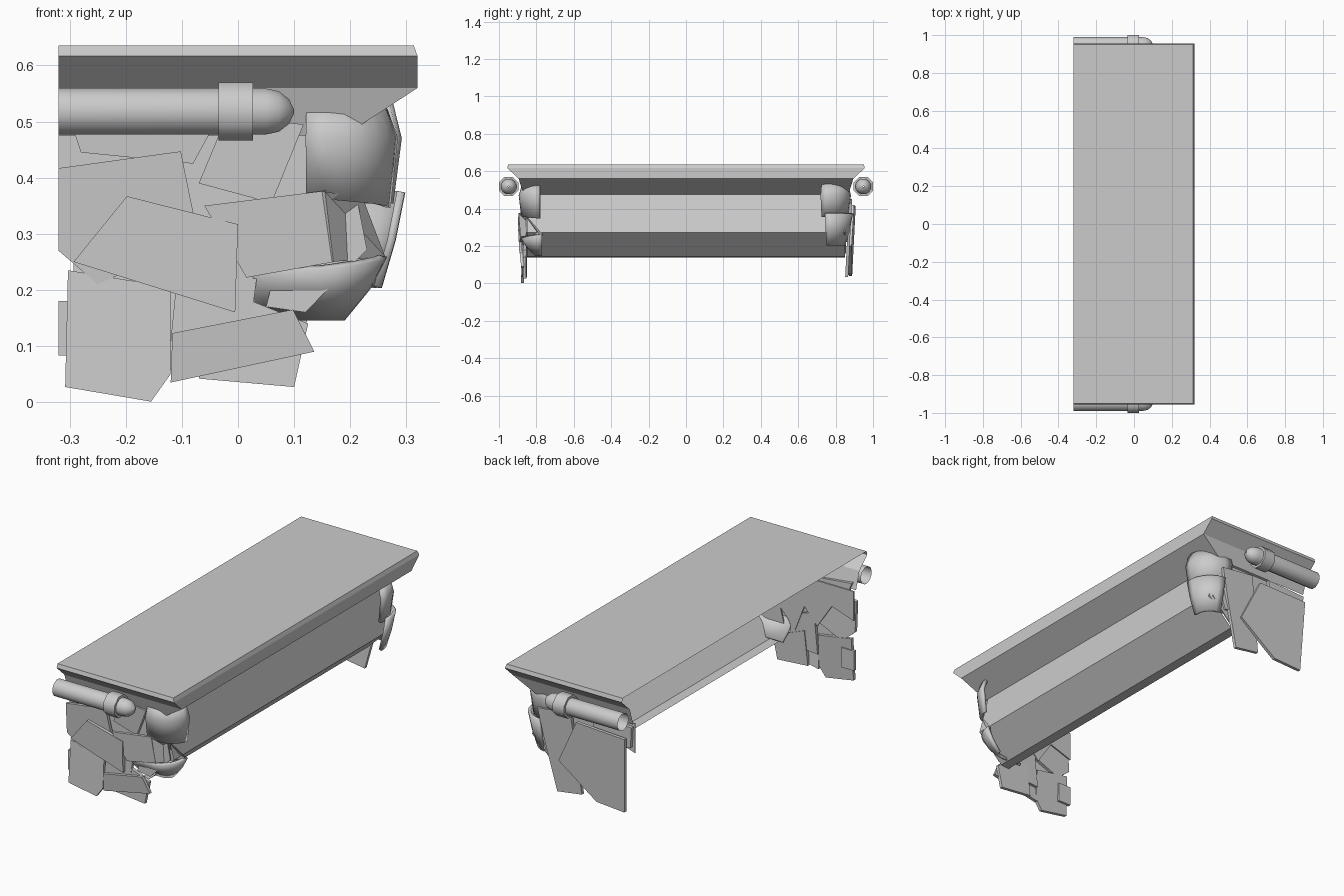
import bpy, bmesh, math

if "Cube" in bpy.data.objects:
    bpy.data.objects.remove(bpy.data.objects["Cube"])


def make(name, verts, faces, smooth=0):
    me = bpy.data.meshes.new(name)
    me.from_pydata(verts, [], faces)
    bm = bmesh.new()
    bm.from_mesh(me)
    bmesh.ops.recalc_face_normals(bm, faces=bm.faces)
    bm.to_mesh(me)
    bm.free()
    ob = bpy.data.objects.new(name, me)
    bpy.context.collection.objects.link(ob)
    if smooth:
        bpy.context.view_layer.objects.active = ob
        ob.select_set(True)
        bpy.ops.object.shade_smooth_by_angle(angle=math.radians(smooth))
        ob.select_set(False)
    return ob


def rows(n_rows, n_cols, closed=False):
    """Quad faces for a grid of points stored row by row."""
    out = []
    for i in range(n_rows - 1):
        for j in range(n_cols if closed else n_cols - 1):
            k = (j + 1) % n_cols
            out.append((i * n_cols + j, i * n_cols + k, (i + 1) * n_cols + k, (i + 1) * n_cols + j))
    return out


def slab_piece(name, side, pts, y, tilt=0.0, slant=0.0, thick=0.016):
    """Flat broken panel: outline in x,z, leaning by tilt (over z) and slant (over x)."""
    n = len(pts)
    zc = sum(p[1] for p in pts) / n
    xc = sum(p[0] for p in pts) / n
    verts = [(x, side * (y + tilt * (z - zc) + slant * (x - xc) - d), z)
             for d in (0, thick) for x, z in pts]
    faces = [tuple(range(n)), tuple(range(2 * n - 1, n - 1, -1))]
    faces += [(i, (i + 1) % n, n + (i + 1) % n, n + i) for i in range(n)]
    return make(name, verts, faces)


def corner_piece(name, side, sections, a0, a1, cx=0.17, cy=0.78, thick=0.014, flat=0.0):
    """Curved broken chunk wrapped round a corner; sections are (z, radius, slope of the edge)."""
    out = []
    for z, r, slope in sections:
        line = []
        for i in range(7):
            a = math.radians(a0 + (a1 - a0) * i / 6)
            line.append((cx + r * math.sin(a), side * (cy + r * math.cos(a)), z + slope * i / 6))
        if flat:
            x, y, h = line[0]
            line.insert(0, (x - flat, y, h))
        out += line
    m = len(out) // len(sections)
    ob = make(name, out, rows(len(sections), m), 40)
    mod = ob.modifiers.new("thickness", "SOLIDIFY")
    mod.thickness = thick
    mod.offset = 0
    return ob


# Ledge top with sloped end lips and cove, open on the left side
levels = [(.313, .95, .636), (.32, .956, .617), (.32, .895, .56), (.19, .868, .475)]
v = []
for hx, hy, z in levels:
    v += [(-.32, -hy, z), (hx, -hy, z), (hx, hy, z), (-.32, hy, z)]
make("ledge", v, rows(4, 4) + [(0, 1, 2, 3)])

# Long wall with its undercut base
wall = [(.19, .475), (.245, .272), (.11, .143), (.065, .138)]
v = []
for x, z in wall:
    v += [(x, -.85, z), (x, .85, z)]
make("long_wall", v, rows(4, 2))

# Rails with collars on both ends
profile = [(-.32, .041), (.05, .041), (.073, .036), (.091, .022), (.1, .003)]
collar = [(-.035, .040), (-.035, .052), (.027, .052), (.027, .040)]
for side in (-1, 1):
    for nm, prof, n in (("rail", profile, 12), ("rail_collar", collar, 8)):
        v = []
        for x, r in prof:
            for j in range(n):
                a = 2 * math.pi * (j + .5) / n
                v.append((x, side * .948 + r * math.cos(a) / math.cos(math.pi / n),
                          .518 + r * math.sin(a) / math.cos(math.pi / n)))
        make(nm, v, rows(len(prof), n, True), 50)

# Jagged backing sheets at each end
jag = [(-.32, .475), (.19, .475), (.23, .272), (.12, .16), (.05, .17), (.08, .29), (0, .2),
       (-.05, .33), (-.12, .25), (-.2, .37), (-.32, .33)]
for side in (-1, 1):
    slab_piece("end_backing", side, jag, .856, 0, 0, .006)

# Broken panels on the front end
front = [
    ([(-.30, .505), (-.05, .48), (-.08, .425), (-.28, .445)], .876, .05, 0),
    ([(-.02, .51), (.117, .495), (.06, .355), (-.07, .39)], .878, .05, .05),
    ([(-.32, .417), (-.102, .447), (-.07, .29), (-.25, .21), (-.32, .27)], .880, .06, 0),
    ([(-.198, .367), (0, .317), (-.005, .16), (-.293, .25)], .893, .05, .03),
    ([(-.303, .235), (-.12, .205), (-.12, .05), (-.155, .001), (-.308, .027)], .878, -.05, 0),
    ([(-.32, .18), (-.25, .18), (-.25, .083), (-.32, .083)], .868, 0, 0),
    ([(-.117, .123), (.098, .165), (.136, .09), (-.12, .035)], .883, .1, 0),
    ([(-.07, .042), (.1, .027), (.125, .14), (-.05, .21)], .868, 0, .03),
    ([(-.06, .35), (.157, .377), (.172, .25), (.015, .222)], .890, .05, -.05),
    ([(-.1, .31), (.04, .27), (.02, .12), (-.12, .11)], .870, 0, 0),
]
for pts, y, t, s in front:
    slab_piece("front_panel", -1, pts, y, t, s)

# Broken panels on the back end
back = [
    ([(-.03, .42), (-.30, .41), (-.285, .04), (-.13, .05), (.076, .20)], .893, .05, -.03),
    ([(.19, .43), (.01, .45), (-.04, .055), (.095, .035), (.16, .29)], .878, .05, 0),
    ([(.24, .47), (.12, .46), (.11, .23), (.16, .22)], .866, 0, -.1),
    ([(-.315, .46), (-.1, .47), (-.12, .34), (-.31, .36)], .876, 0, 0),
]
for pts, y, t, s in back:
    slab_piece("back_panel", 1, pts, y, t, s)

# Curved chunks round the corners
corner_piece("front_upper_chunk", -1, [(.53, .09, -.01), (.47, .108, 0), (.362, .095, -.015)], -5, 90, flat=.04)
corner_piece("front_lower_chunk", -1, [(.24, .105, .022), (.195, .075, .01), (.15, .03, 0)], -5, 90, cx=.155, cy=.77, flat=.12)
corner_piece("back_upper_chunk", 1, [(.53, .1, 0), (.47, .115, 0), (.355, .1, 0)], 0, 110, cy=.76, flat=.04)
corner_piece("back_middle_chunk", 1, [(.375, .122, 0), (.29, .105, 0), (.205, .08, 0)], 5, 100, cy=.765)

# Angled slab leaning round the front corner
corner = [(.155, -.895, .375), (.222, -.86, .365), (.262, -.78, .26), (.17, -.885, .25)]
v = corner + [(x - .015, y + .015, z) for x, y, z in corner]
make("front_corner_slab", v, [(0, 1, 2), (0, 2, 3), (7, 6, 5, 4)]
     + [(i, (i + 1) % 4, 4 + (i + 1) % 4, 4 + i) for i in range(4)])
